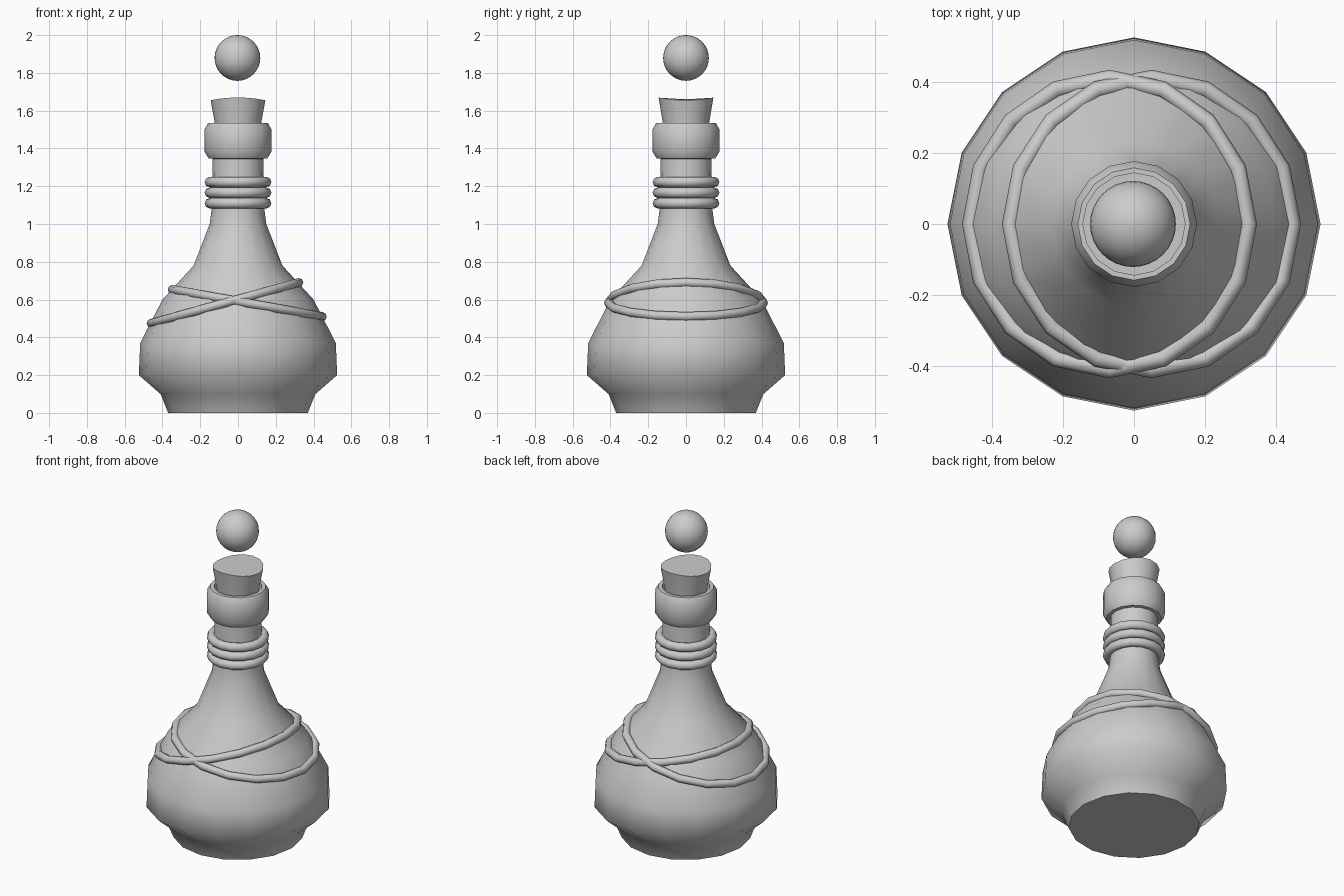
import bpy, math

if "Cube" in bpy.data.objects:
    bpy.data.objects.remove(bpy.data.objects["Cube"])

TAU = 2 * math.pi


def make_object(name, verts, faces, angle):
    mesh = bpy.data.meshes.new(name)
    mesh.from_pydata(verts, [], faces)
    mesh.update()
    obj = bpy.data.objects.new(name, mesh)
    bpy.context.collection.objects.link(obj)
    bpy.ops.object.select_all(action='DESELECT')
    obj.select_set(True)
    bpy.context.view_layer.objects.active = obj
    bpy.ops.object.shade_smooth_by_angle(angle=math.radians(angle))
    return obj


def lathe(name, profile, sides=16, angle=35, caps=True):
    """Spin (radius, z) points, listed bottom to top on the outside."""
    verts = [(r * math.cos(TAU * i / sides), r * math.sin(TAU * i / sides), z)
             for r, z in profile for i in range(sides)]
    faces = []
    for k in range(len(profile) - 1):
        for i in range(sides):
            j = (i + 1) % sides
            a, b = k * sides, (k + 1) * sides
            faces.append((a + i, a + j, b + j, b + i))
    if caps:
        faces.append(tuple(reversed(range(sides))))
        top = (len(profile) - 1) * sides
        faces.append(tuple(range(top, top + sides)))
    return make_object(name, verts, faces, angle)


def ring(name, left, right, depth, thick, segs=16, sides=8):
    """Tube along a tilted ellipse from left (x, z) to right (x, z)."""
    cx, cz = (left[0] + right[0]) / 2, (left[1] + right[1]) / 2
    hx, hz = (right[0] - left[0]) / 2, (right[1] - left[1]) / 2
    verts, faces = [], []
    for i in range(segs):
        c, s = math.cos(TAU * i / segs), math.sin(TAU * i / segs)
        for j in range(sides):
            u = thick * math.cos(TAU * j / sides)
            v = thick * math.sin(TAU * j / sides)
            verts.append((cx + (hx + u) * c, (depth + u) * s, cz + hz * c + v))
            i2, j2 = (i + 1) % segs, (j + 1) % sides
            faces.append((i * sides + j, i2 * sides + j,
                          i2 * sides + j2, i * sides + j2))
    return make_object(name, verts, faces, 60)


# Bottle body and neck
lathe("bottle_body", [(0.37, 0), (0.41, 0.1), (0.525, 0.2), (0.518, 0.37),
                      (0.40, 0.6), (0.235, 0.78), (0.15, 1.0), (0.138, 1.09),
                      (0.135, 1.38)], angle=60)

# Thick lip with a hollow mouth
lathe("bottle_lip", [(0.13, 1.345), (0.155, 1.347), (0.177, 1.382),
                     (0.177, 1.502), (0.158, 1.535), (0.135, 1.535),
                     (0.125, 1.46)])

# Cork, its top bent into a shallow trough
cork = lathe("cork", [(0.112, 1.44), (0.122, 1.53), (0.145, 1.655)])
for v in cork.data.vertices:
    if v.co.z > 1.6:
        v.co.z += 0.015 * (v.co.y / 0.145) ** 2

# Neck rings
for n in range(3):
    z = 1.11 + 0.056 * n
    ring(f"neck_ring_{n + 1}", (-0.149, z), (0.149, z), 0.149, 0.028)

# Two crossing cords around the shoulder
ring("cord_a", (-0.46, 0.474), (0.322, 0.69), 0.41, 0.024)
ring("cord_b", (-0.348, 0.653), (0.446, 0.51), 0.41, 0.024)

# Floating ball above the cork
bpy.ops.mesh.primitive_uv_sphere_add(segments=32, ring_count=16, radius=0.121,
                                     location=(-0.003, 0, 1.879))
ball = bpy.context.object
ball.name = "ball"
bpy.ops.object.shade_smooth()
